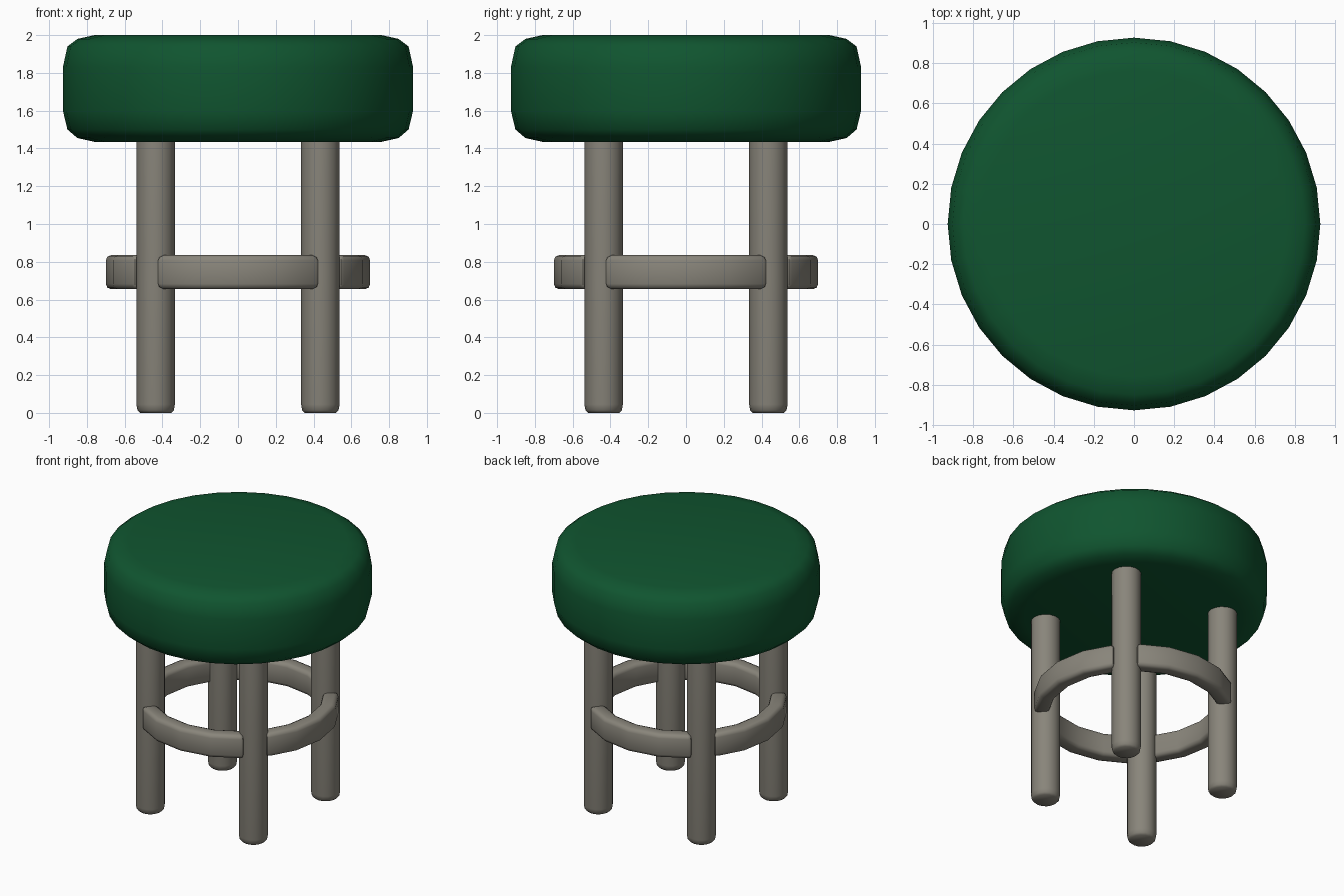
import bpy, bmesh, math
from mathutils import Vector

cube = bpy.data.objects.get("Cube")
if cube:
    bpy.data.objects.remove(cube, do_unlink=True)


def material(name, colour):
    m = bpy.data.materials.new(name)
    m.use_nodes = True
    m.diffuse_color = colour
    m.node_tree.nodes["Principled BSDF"].inputs["Base Color"].default_value = colour
    return m


green = material("green upholstery", (0.005, 0.09, 0.029, 1))
grey = material("warm grey metal", (0.25, 0.235, 0.197, 1))


def finish(name, bm, mat, angle, bevel=0):
    bmesh.ops.recalc_face_normals(bm, faces=bm.faces)
    mesh = bpy.data.meshes.new(name)
    bm.to_mesh(mesh)
    bm.free()
    mesh.materials.append(mat)
    ob = bpy.data.objects.new(name, mesh)
    bpy.context.collection.objects.link(ob)
    bpy.ops.object.select_all(action='DESELECT')
    ob.select_set(True)
    bpy.context.view_layer.objects.active = ob
    if bevel:
        mod = ob.modifiers.new("soft edges", 'BEVEL')
        mod.width = bevel
        mod.segments = 2
        mod.limit_method = 'ANGLE'
        mod.angle_limit = math.radians(40)
        bpy.ops.object.modifier_apply(modifier=mod.name)
    bpy.ops.object.shade_smooth_by_angle(angle=math.radians(angle))
    return ob


def lathe(name, profile, sides, mat, angle, centre=(0, 0)):
    """Closed solid from (radius, height) rings, capped at both ends."""
    bm = bmesh.new()
    rings = []
    for r, z in profile:
        rings.append([bm.verts.new((centre[0] + r * math.sin(math.tau * i / sides),
                                    centre[1] + r * math.cos(math.tau * i / sides), z))
                      for i in range(sides)])
    for low, high in zip(rings, rings[1:]):
        for i in range(sides):
            j = (i + 1) % sides
            bm.faces.new((low[i], low[j], high[j], high[i]))
    bm.faces.new(rings[0])
    bm.faces.new(rings[-1])
    return finish(name, bm, mat, angle)


# Padded round seat
lathe("seat", [(0.76, 1.435), (0.85, 1.455), (0.903, 1.5), (0.927, 1.6),
               (0.927, 1.83), (0.903, 1.94), (0.85, 1.98), (0.76, 2.0)],
      32, green, 60)

# Four round legs with softened feet
for end, sy in (("front", -1), ("back", 1)):
    for side, sx in (("left", 1), ("right", -1)):
        lathe(f"{end}_{side}_leg",
              [(0.082, 0), (0.096, 0.014), (0.102, 0.045), (0.102, 1.5)],
              16, grey, 60, (0.436 * sx, 0.436 * sy))

# Curved foot rails, one between each pair of legs
HALF_ANGLE = math.radians(38.4)
STEPS = 4
for k, side in enumerate(("left", "back", "right", "front")):
    bm = bmesh.new()
    sections = []
    for i in range(STEPS + 1):
        a = k * math.pi / 2 - HALF_ANGLE + 2 * HALF_ANGLE * i / STEPS
        out = Vector((math.cos(a), math.sin(a), 0))
        sections.append([bm.verts.new(out * r + Vector((0, 0, z)))
                         for r, z in ((0.59, 0.655), (0.7, 0.655), (0.7, 0.835), (0.59, 0.835))])
    for a, b in zip(sections, sections[1:]):
        for i in range(4):
            j = (i + 1) % 4
            bm.faces.new((a[i], a[j], b[j], b[i]))
    bm.faces.new(sections[0])
    bm.faces.new(sections[-1])
    finish(f"{side}_foot_rail", bm, grey, 50, bevel=0.028)
